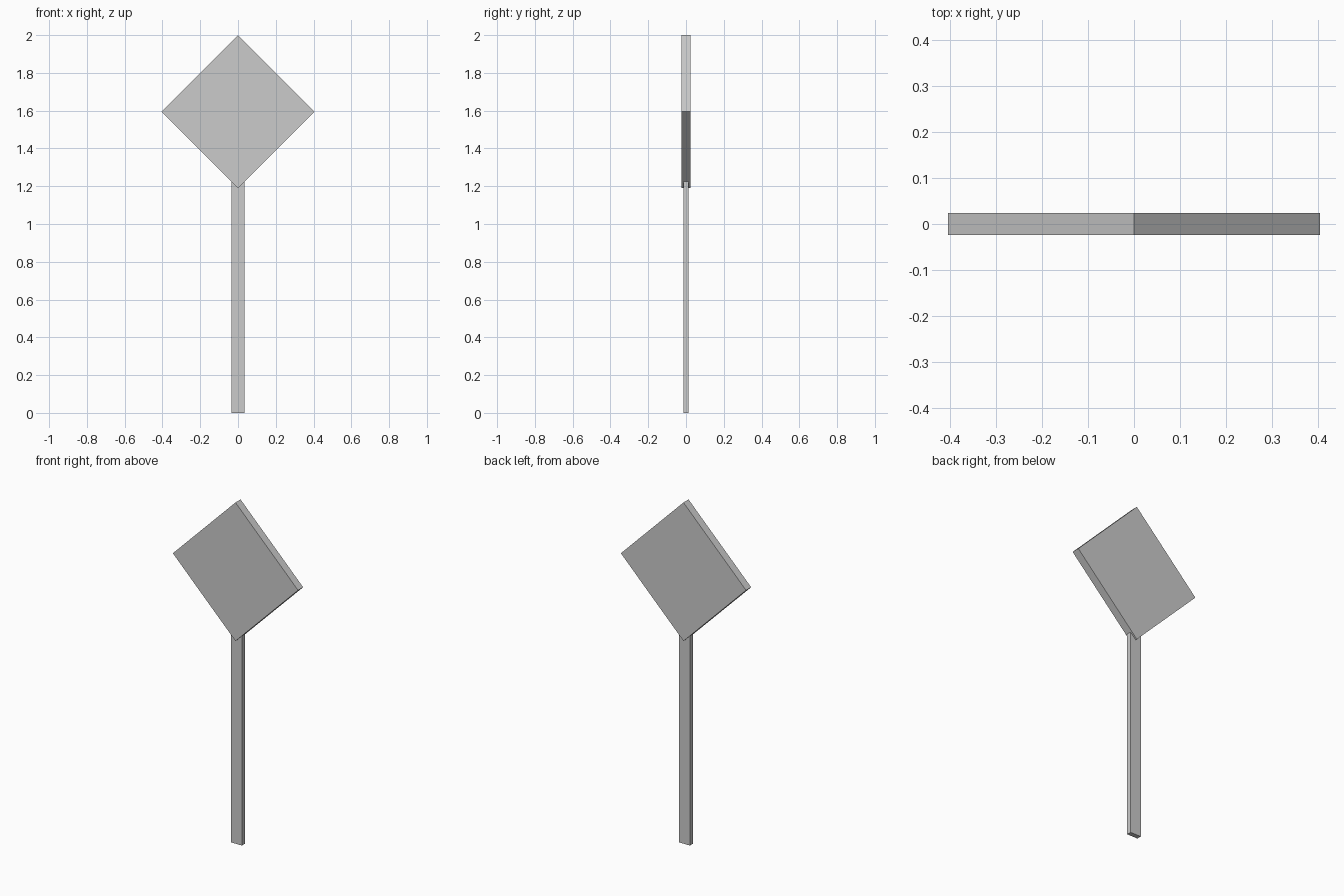
import bpy
import math

if "Cube" in bpy.data.objects:
    bpy.data.objects.remove(bpy.data.objects["Cube"])


def box(name, size, location, tilt=0.0):
    bpy.ops.mesh.primitive_cube_add(size=1, location=location, rotation=(0, tilt, 0))
    obj = bpy.context.object
    obj.name = name
    obj.scale = size
    bpy.ops.object.transform_apply(location=False, rotation=True, scale=True)
    return obj


# Square plate standing on its corner
HALF_DIAGONAL = 0.405
side = HALF_DIAGONAL * math.sqrt(2)
box("sign_panel", (side, 0.047, side), (0, 0, 2 - HALF_DIAGONAL), math.radians(45))

# Flat post, its top just inside the lower corner of the plate
POST_TOP = 1.228
box("post", (0.07, 0.028, POST_TOP), (0, 0, POST_TOP / 2))
